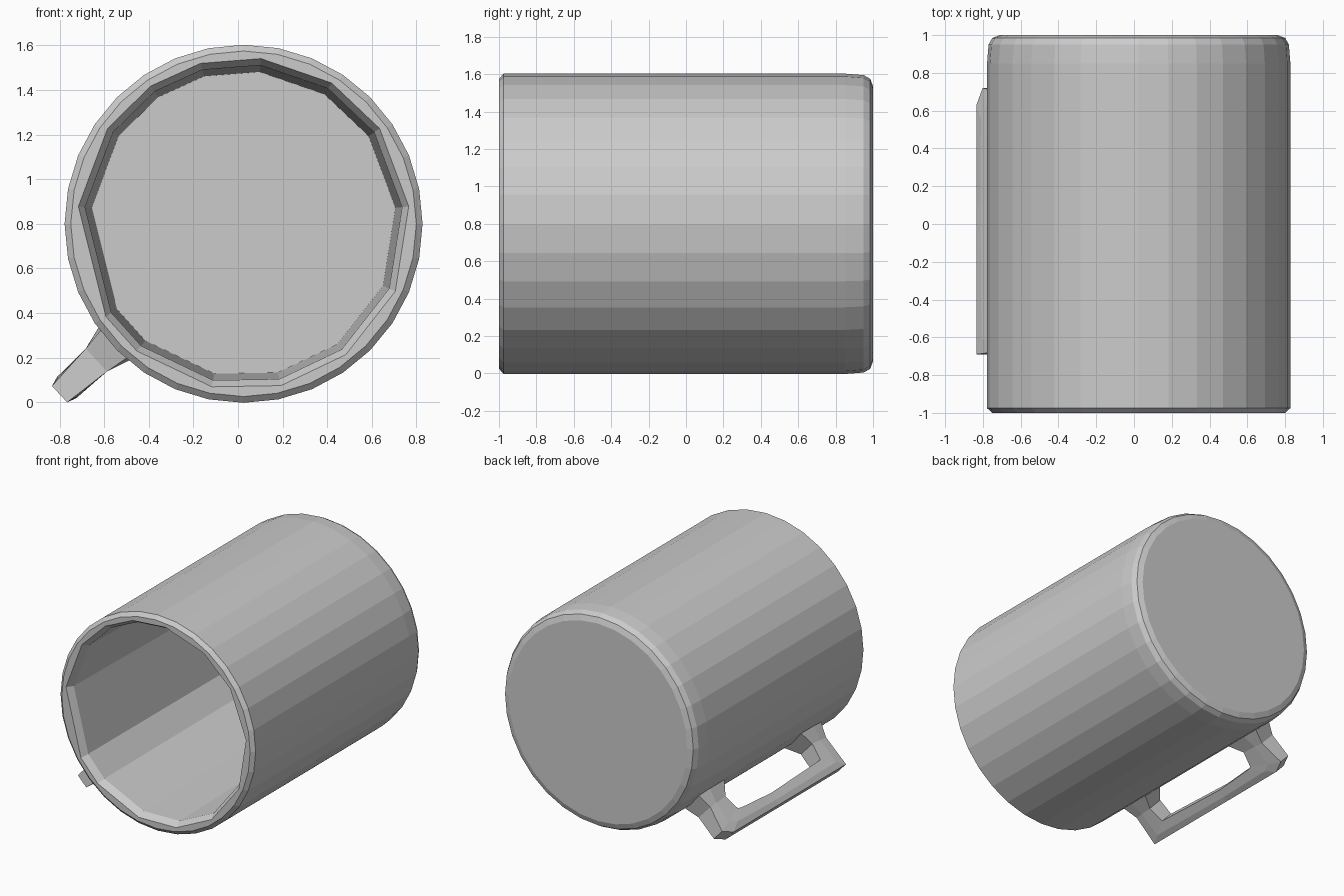
import bpy, bmesh
from math import sin, cos, radians, pi
from mathutils import Vector

if "Cube" in bpy.data.objects:
    bpy.data.objects.remove(bpy.data.objects["Cube"])

CX, CZ = 0.025, 0.8


def loft(name, rings):
    """Skin a list of equally sized point rings and cap both ends."""
    bm = bmesh.new()
    vs = [[bm.verts.new(p) for p in ring] for ring in rings]
    n = len(vs[0])
    for a, b in zip(vs, vs[1:]):
        for i in range(n):
            j = (i + 1) % n
            bm.faces.new((a[i], a[j], b[j], b[i]))
    bm.faces.new(vs[0][::-1])
    bm.faces.new(vs[-1])
    bmesh.ops.recalc_face_normals(bm, faces=bm.faces[:])
    mesh = bpy.data.meshes.new(name)
    bm.to_mesh(mesh)
    bm.free()
    obj = bpy.data.objects.new(name, mesh)
    bpy.context.collection.objects.link(obj)
    return obj


def ring(y, r, angles):
    return [(CX + r * cos(a), y, CZ + r * sin(a)) for a in angles]


# Mug body lying on its side: open end at -y, closed base at +y
outer = [2 * pi * i / 32 for i in range(32)]
body = loft("mug_body", [ring(y, r, outer) for y, r in (
    (-1, 0.775), (-0.975, 0.803), (0.85, 0.803),
    (0.95, 0.795), (0.985, 0.775), (1, 0.735))])

# Coarse, slightly irregular hollow, flared at the rim
inner = [radians(a) for a in (6, 35, 58, 84, 105, 124, 145, 174,
                              214, 230, 259, 283, 308, 336)]
hollow = loft("hollow_cutter", [ring(y, r, inner) for y, r in (
    (-1.05, 0.775), (-0.95, 0.715), (0.84, 0.685))])
cut = body.modifiers.new("hollow", 'BOOLEAN')
cut.operation = 'DIFFERENCE'
cut.solver = 'EXACT'
cut.object = hollow
hollow.hide_render = True
hollow.hide_viewport = True

# Handle: six-sided sections swept from one foot, along the grip, to the other
ang = radians(222.8)
out = Vector((cos(ang), 0, sin(ang)))
side = Vector((-sin(ang), 0, cos(ang)))
centre = Vector((CX, 0, CZ))


def section(yo, ro, yi, ri, to, ti):
    """Section between an outer and an inner (y, radius) point."""
    pts = ((yo, ro, to), (0.6 * yo + 0.4 * yi, 0.6 * ro + 0.4 * ri, max(to, ti)),
           (yi, ri, ti))
    half = [(centre + out * r + Vector((0, y, 0)), t) for y, r, t in pts]
    return [p + side * t for p, t in half] + [p - side * t for p, t in half[::-1]]


loft("handle", [section(*s) for s in (
    (0.74, 0.76, 0.42, 0.76, 0.09, 0.11),
    (0.69, 0.90, 0.50, 0.89, 0.07, 0.07),
    (0.72, 1.08, 0.47, 1.00, 0.05, 0.065),
    (0.63, 1.125, 0.44, 1.01, 0.05, 0.065),
    (0.10, 1.125, 0.10, 1.03, 0.05, 0.06),
    (-0.69, 1.125, -0.50, 1.01, 0.05, 0.06),
    (-0.67, 0.90, -0.52, 0.89, 0.07, 0.07),
    (-0.72, 0.76, -0.44, 0.76, 0.09, 0.11))])
